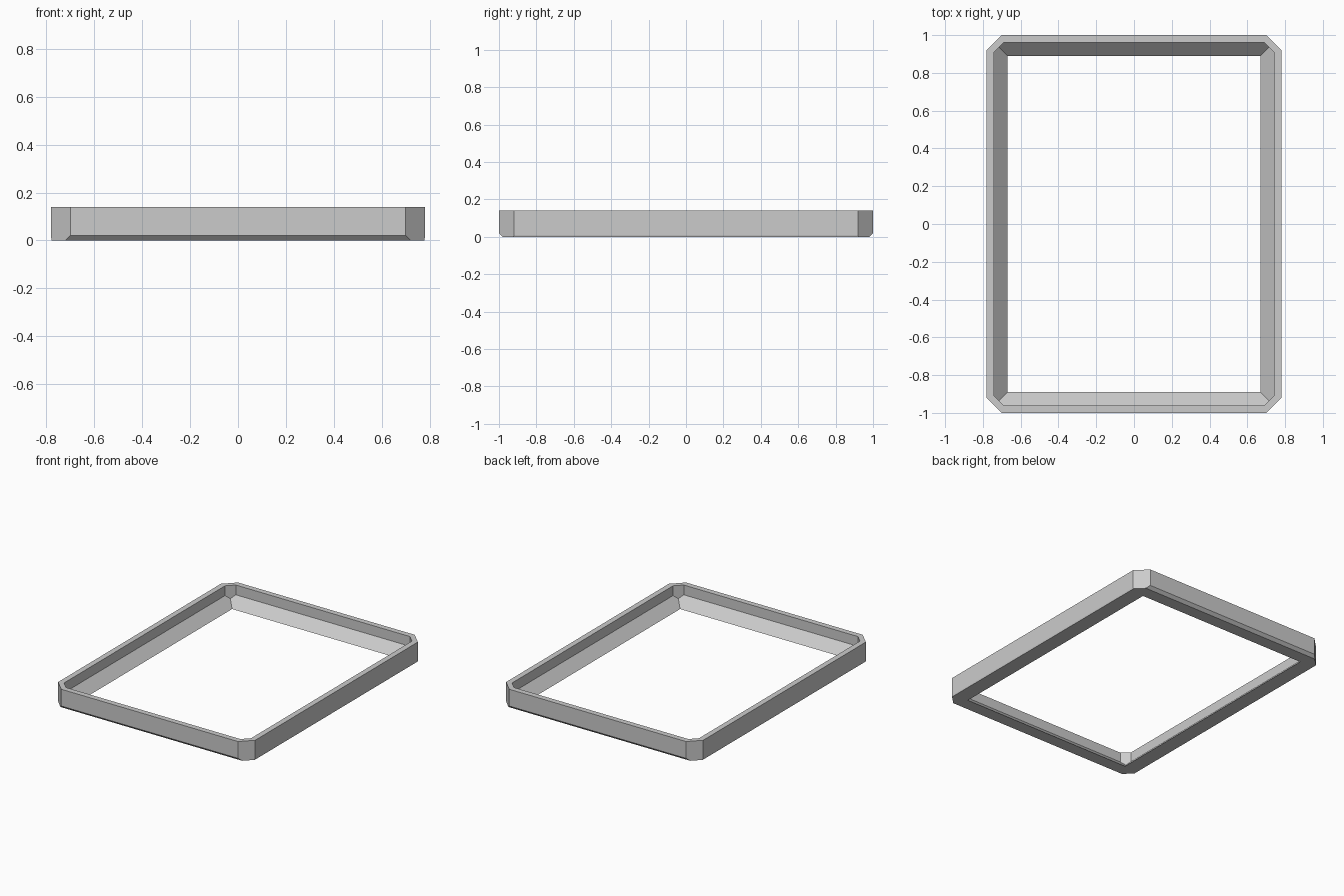
import bpy
import bmesh
from mathutils import Vector

cube = bpy.data.objects.get("Cube")
if cube:
    bpy.data.objects.remove(cube, do_unlink=True)

HALF_X, HALF_Y, HEIGHT = 0.78, 1.0, 0.14
RIM = 0.04      # width of the flat top rim
SLOPE = 0.07    # width and height of the sloped inner ledge


def clipped_prism(hx, hy, corner, z0, z1):
    """Upright prism over a rectangle with its corners cut off."""
    bm = bmesh.new()
    outline = [(hx, corner - hy), (hx, hy - corner),
               (hx - corner, hy), (corner - hx, hy),
               (-hx, hy - corner), (-hx, corner - hy),
               (corner - hx, -hy), (hx - corner, -hy)]
    base = bm.faces.new([bm.verts.new((x, y, z0)) for x, y in outline])
    top = bmesh.ops.extrude_face_region(bm, geom=[base])["geom"]
    bmesh.ops.translate(bm, vec=(0, 0, z1 - z0),
                        verts=[v for v in top if isinstance(v, bmesh.types.BMVert)])
    return bm


def slice_pair(bm, axis, distance, z, out, down):
    """Cut a sloping plane off both opposite sides along one axis."""
    for side in (-1, 1):
        point, normal = Vector((0, 0, z)), Vector((0, 0, -down))
        point[axis], normal[axis] = side * distance, side * out
        geom = bm.verts[:] + bm.edges[:] + bm.faces[:]
        bmesh.ops.bisect_plane(bm, geom=geom, plane_co=point,
                               plane_no=normal.normalized(), clear_outer=True)
        bmesh.ops.holes_fill(bm, edges=[e for e in bm.edges if e.is_boundary])


def make_object(name, bm):
    bmesh.ops.recalc_face_normals(bm, faces=bm.faces[:])
    mesh = bpy.data.meshes.new(name)
    bm.to_mesh(mesh)
    bm.free()
    obj = bpy.data.objects.new(name, mesh)
    bpy.context.collection.objects.link(obj)
    return obj


# Outer body: cut corners, chamfered bottom edges
body = clipped_prism(HALF_X, HALF_Y, 0.08, 0, HEIGHT)
slice_pair(body, 1, HALF_Y, 0.02, 1, 1)
slice_pair(body, 0, HALF_X, 0.01, 1, 0.2)
frame = make_object("frame", body)

# Opening: straight upper walls, mitred slopes down to a sharp rectangle
hole = clipped_prism(HALF_X - RIM, HALF_Y - RIM, 0.05, -0.05, HEIGHT + 0.1)
slice_pair(hole, 0, HALF_X - RIM, SLOPE, 1, 1)
slice_pair(hole, 1, HALF_Y - RIM, SLOPE, 1, 1)
cutter = make_object("opening_cutter", hole)
cutter.hide_render = True

cut = frame.modifiers.new("opening", "BOOLEAN")
cut.operation, cut.solver, cut.object = "DIFFERENCE", "EXACT", cutter
bpy.context.view_layer.objects.active = frame
frame.select_set(True)
bpy.ops.object.modifier_apply(modifier=cut.name)
bpy.data.objects.remove(cutter, do_unlink=True)

# Single grey finish
grey = bpy.data.materials.new("light_grey")
grey.use_nodes = True
colour = (0.6, 0.6, 0.6, 1)
grey.diffuse_color = colour
grey.node_tree.nodes["Principled BSDF"].inputs["Base Color"].default_value = colour
frame.data.materials.clear()
frame.data.materials.append(grey)
for face in frame.data.polygons:
    face.material_index = 0
    face.use_smooth = False
